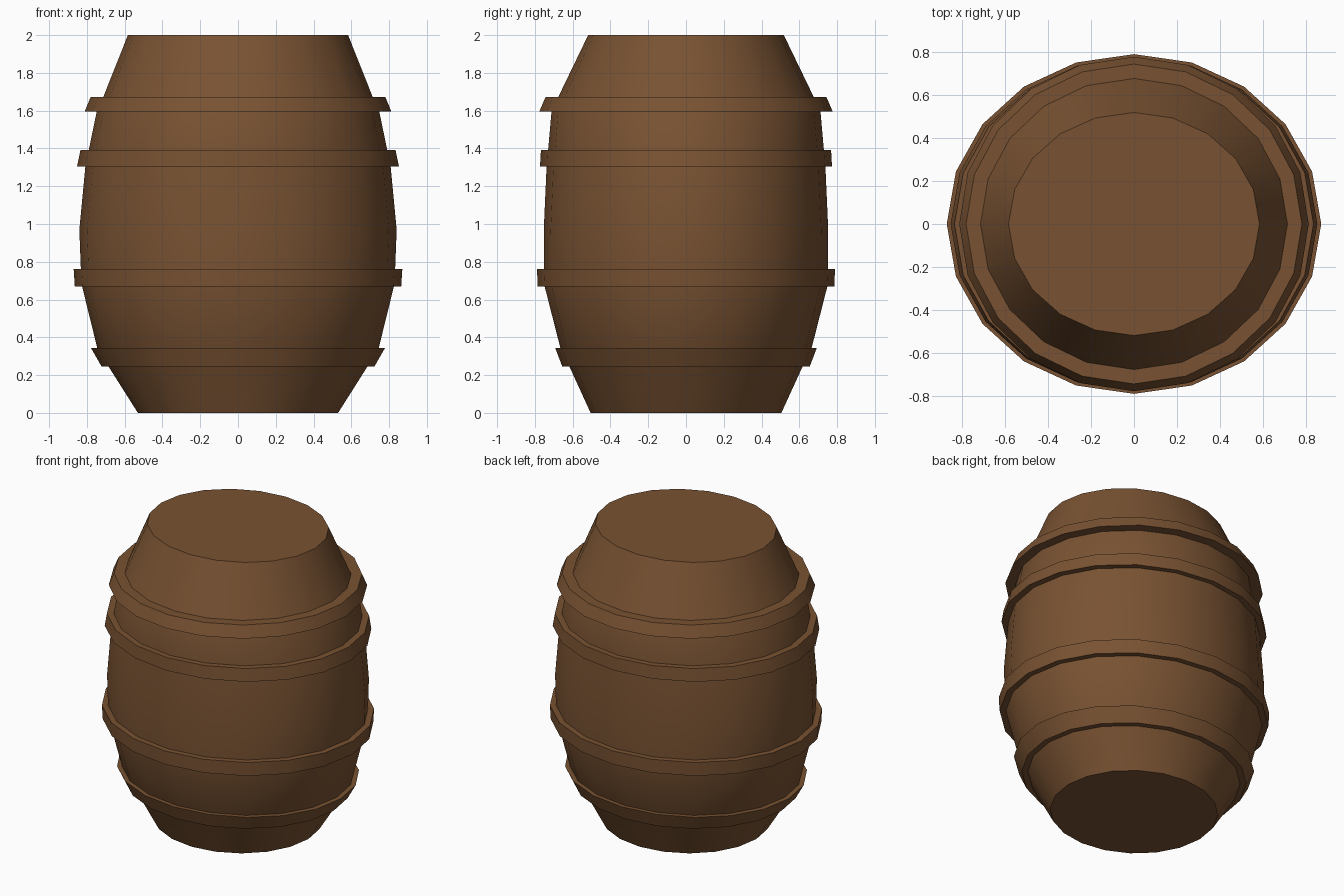
import bpy, bmesh, math

if "Cube" in bpy.data.objects:
    bpy.data.objects.remove(bpy.data.objects["Cube"])

SIDES = 20

wood = bpy.data.materials.new("brown wood")
wood.diffuse_color = (0.19, 0.085, 0.032, 1)
wood.use_nodes = True
wood.node_tree.nodes["Principled BSDF"].inputs["Base Color"].default_value = wood.diffuse_color


def loft(name, profile, caps):
    """Loft oval rings given as (x radius, y radius, height)."""
    bm = bmesh.new()
    rings = []
    for rx, ry, z in profile:
        rings.append([bm.verts.new((rx * math.cos(2 * math.pi * i / SIDES),
                                    ry * math.sin(2 * math.pi * i / SIDES), z))
                      for i in range(SIDES)])
    for low, high in zip(rings, rings[1:]):
        for i in range(SIDES):
            j = (i + 1) % SIDES
            bm.faces.new((low[i], low[j], high[j], high[i]))
    if caps:
        bm.faces.new(rings[0][::-1])
        bm.faces.new(rings[-1])
    mesh = bpy.data.meshes.new(name)
    bm.to_mesh(mesh)
    bm.free()
    mesh.materials.append(wood)
    obj = bpy.data.objects.new(name, mesh)
    bpy.context.collection.objects.link(obj)
    bpy.ops.object.select_all(action='DESELECT')
    bpy.context.view_layer.objects.active = obj
    obj.select_set(True)
    bpy.ops.object.shade_smooth_by_angle(angle=math.radians(30))


# Bulging oval body: each hoop sits on a pair of body rings
foot, belly, lid = (0.53, 0.505, 0), (0.84, 0.753, 0.97), (0.583, 0.518, 2)
seats = [
    ((0.685, 0.617, 0.245), (0.745, 0.665, 0.343)),
    ((0.825, 0.748, 0.668), (0.832, 0.752, 0.762)),
    ((0.808, 0.738, 1.305), (0.79, 0.73, 1.392)),
    ((0.748, 0.712, 1.595), (0.713, 0.676, 1.673)),
]
loft("barrel_body", [foot, *seats[0], *seats[1], belly, *seats[2], *seats[3], lid], True)

# Four raised hoops, outer radii at lower and upper edge
outers = [
    ((0.722, 0.655), (0.778, 0.692)),
    ((0.864, 0.785), (0.87, 0.789)),
    ((0.852, 0.773), (0.834, 0.768)),
    ((0.812, 0.777), (0.78, 0.743)),
]
for n, ((a, b), (lo, hi)) in enumerate(zip(seats, outers), 1):
    loft(f"hoop_{n}", [a, (*lo, a[2]), (*hi, b[2]), b], False)
